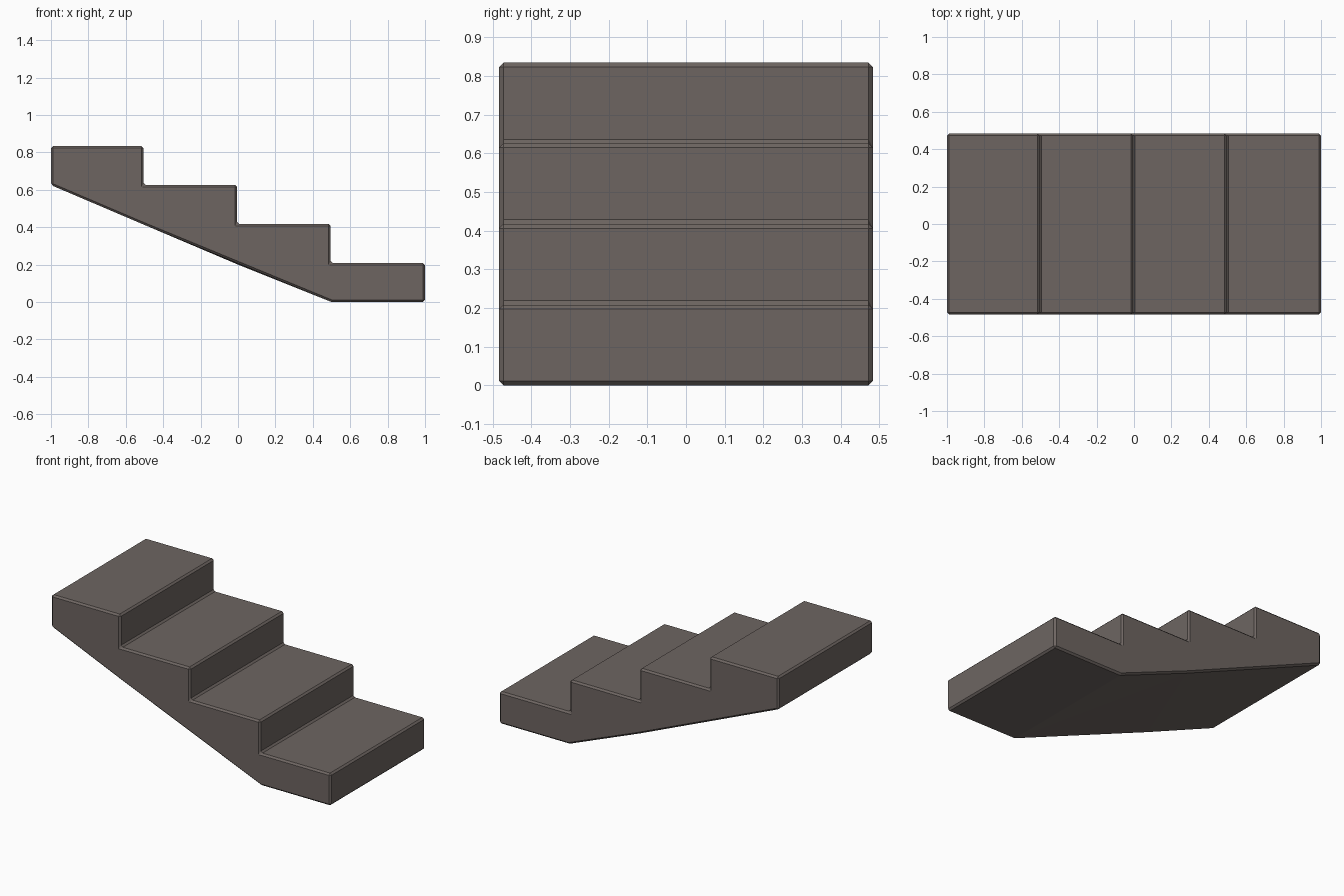
import bpy, bmesh, math

if "Cube" in bpy.data.objects:
    bpy.data.objects.remove(bpy.data.objects["Cube"])

HALF_Y = 0.483
BEVEL = 0.011

# Stepped upper outline, from lower right foot up to the top landing (x, z)
upper = [(0.5, 0.0), (1.0, 0.0), (1.0, 0.208)]
for x, z in ((0.495, 0.208), (-0.005, 0.417), (-0.505, 0.625)):
    upper += [(x, z), (x, z + 0.209)]
upper += [(-1.0, 0.834), (-1.0, 0.625)]

bm = bmesh.new()
front = [bm.verts.new((x, -HALF_Y, z)) for x, z in upper]
back = [bm.verts.new((x, HALF_Y, z)) for x, z in upper]

# Underside sags at a different point on each side
front_sag = bm.verts.new((-0.5, -HALF_Y, 0.412))
back_sag = bm.verts.new((0.0, HALF_Y, 0.2))

# Side walls
bm.faces.new(front + [front_sag])
bm.faces.new(back + [back_sag])

# Treads, risers, ends and foot
for i in range(len(upper) - 1):
    bm.faces.new((front[i], front[i + 1], back[i + 1], back[i]))

# Sloping underside
bm.faces.new((front[-1], front_sag, back[-1]))
bm.faces.new((front_sag, back_sag, back[-1]))
bm.faces.new((front_sag, front[0], back_sag))
bm.faces.new((front[0], back[0], back_sag))
bmesh.ops.recalc_face_normals(bm, faces=bm.faces)

# Narrow chamfer on the sharp edges
sharp = [e for e in bm.edges if e.calc_face_angle(0) > math.radians(30)]
bmesh.ops.bevel(bm, geom=sharp, offset=BEVEL, offset_type='OFFSET',
                segments=1, profile=0.5, affect='EDGES', clamp_overlap=True)
bmesh.ops.recalc_face_normals(bm, faces=bm.faces)

mesh = bpy.data.meshes.new("stair_flight")
bm.to_mesh(mesh)
bm.free()

stone = bpy.data.materials.new("grey brown stone")
stone.diffuse_color = (0.155, 0.131, 0.121, 1.0)
stone.use_nodes = True
stone.node_tree.nodes["Principled BSDF"].inputs["Base Color"].default_value = stone.diffuse_color
mesh.materials.append(stone)
stairs = bpy.data.objects.new("stair_flight", mesh)
bpy.context.collection.objects.link(stairs)
